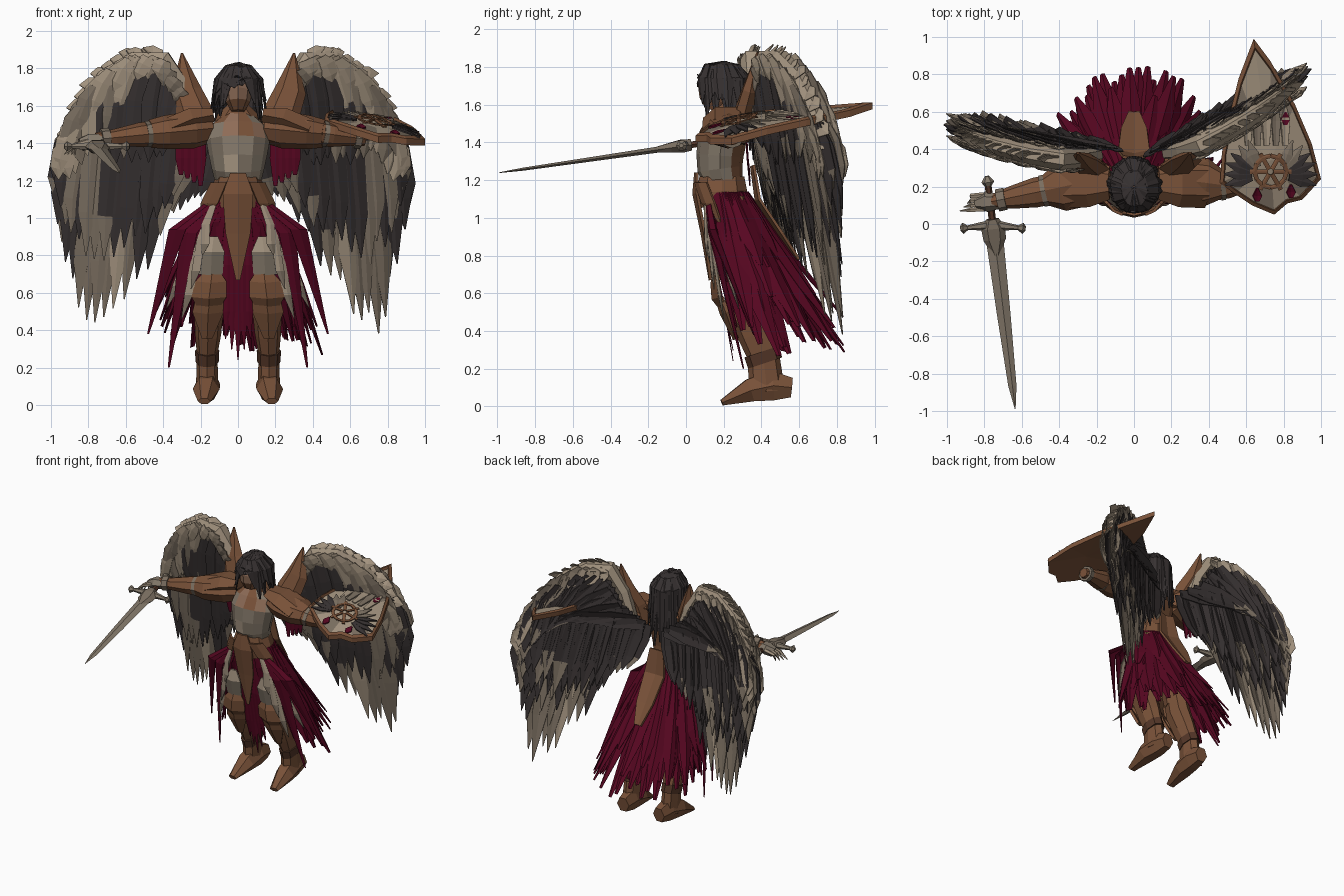
import bpy, bmesh, math, random
from mathutils import Vector as V

random.seed(4)
if "Cube" in bpy.data.objects:
    bpy.data.objects.remove(bpy.data.objects["Cube"])

PALETTE = {
    "brown_armour": (.19, .083, .04), "dark_leather": (.085, .036, .02),
    "pale_feather": (.37, .295, .215), "taupe_feather": (.20, .16, .12),
    "charcoal": (.038, .031, .031), "crimson_cloth": (.095, .002, .015),
    "worn_steel": (.23, .19, .145), "skin": (.27, .15, .095)}
BROWN, LEATHER, PALE, TAUPE, DARK, RED, STEEL, SKIN = range(len(PALETTE))
MATERIALS = []
for label, rgb in PALETTE.items():
    m = bpy.data.materials.new(label)
    m.use_nodes = True
    m.diffuse_color = (*rgb, 1)
    shader = m.node_tree.nodes["Principled BSDF"]
    shader.inputs["Base Color"].default_value = (*rgb, 1)
    shader.inputs["Roughness"].default_value = .8
    MATERIALS.append(m)
ACROSS = V((1, 0, 0))


def finish(name, bm, thickness=0):
    bmesh.ops.recalc_face_normals(bm, faces=bm.faces)
    mesh = bpy.data.meshes.new(name)
    bm.to_mesh(mesh)
    bm.free()
    for material in MATERIALS:
        mesh.materials.append(material)
    obj = bpy.data.objects.new(name, mesh)
    bpy.context.collection.objects.link(obj)
    if thickness:
        solid = obj.modifiers.new("thickness", "SOLIDIFY")
        solid.thickness, solid.offset = thickness, 0
    return obj


def along(points, t):
    """Point at fraction t of an evenly spaced polyline."""
    f = t * (len(points) - 1)
    i = min(int(f), len(points) - 2)
    return V(points[i]).lerp(V(points[i + 1]), f - i)


def ribbon(bm, points, widths, side, mat, tip=None, fold=.12):
    """Folded strip along a path: feather, cloth strip, lock or plate."""
    rows = []
    points = [V(p) for p in points]
    normal = (points[-1] - points[0]).cross(side).normalized()
    for p, w in zip(points, widths):
        half = side * max(w, .004) / 2
        rows.append([bm.verts.new(q) for q in (p - half, p + normal * w * fold, p + half)])
    for i, (a, b) in enumerate(zip(rows, rows[1:])):
        for j in range(2):
            face = bm.faces.new((a[j], a[j + 1], b[j + 1], b[j]))
            face.material_index = tip if tip is not None and i == len(rows) - 2 else mat


def tube(name, stations, mat, sides=8):
    """Closed loft; each station is x, y, z, sideways radius, other radius."""
    bm = bmesh.new()
    centres = [V(s[:3]) for s in stations]
    whole = centres[-1] - centres[0]
    ref = V((0, 1, 0)) if abs(whole.z) > whole.length * .7 else V((0, 0, 1))
    rings = []
    for i, s in enumerate(stations):
        d = (centres[min(i + 1, len(centres) - 1)] - centres[max(i - 1, 0)]).normalized()
        a = d.cross(ref).normalized()
        b = a.cross(d)
        turns = [math.tau * k / sides for k in range(sides)]
        rings.append([bm.verts.new(centres[i] + a * s[3] * math.cos(t) + b * s[4] * math.sin(t)) for t in turns])
    for r, q in zip(rings, rings[1:]):
        for k in range(sides):
            bm.faces.new((r[k], r[k - 1], q[k - 1], q[k]))
    bm.faces.new(rings[0])
    bm.faces.new(rings[-1])
    for f in bm.faces:
        f.material_index = mat
    return finish(name, bm)


def flip(stations, s):
    return [(p[0] * s, *p[1:]) for p in stations]


# Wings: layered feathers fanned from a raised arch
ARCH = [(.2, 1.46), (.29, 1.7), (.4, 1.86), (.55, 1.86), (.71, 1.77), (.83, 1.61), (.9, 1.42)]
ROOTS = [(.24, 1.48), (.48, 1.6), (.74, 1.63), (.87, 1.5)]
LONG = [(.3, 1.12), (.48, .74), (.67, .5), (.82, .35), (.93, .72), (.99, 1.05)]
MIDDLE = [(.3, 1.2), (.44, .95), (.61, .82), (.77, .76), (.9, .88), (.97, 1.15)]
INNER = [(.3, 1.6), (.4, 1.77), (.55, 1.77), (.7, 1.66)]
INNER_TIPS = [(.34, 1.36), (.45, 1.28), (.6, 1.28), (.73, 1.3)]
OUTER_TIPS = [(.66, 1.52), (.77, 1.36), (.9, 1.2)]
BAND = [(.28, 1.44), (.35, 1.64), (.44, 1.76), (.64, 1.7), (.82, 1.52), (.92, 1.34), (.96, 1.2)]
BACK_ROOTS = [(.09, 1.46), (.28, 1.6), (.4, 1.8), (.6, 1.8), (.82, 1.6)]
BACK_TIPS = [(.2, 1.12), (.36, .98), (.57, .9), (.76, .92), (.92, 1.1)]
LAYERS = [  # roots, tips, count, width, depth, colours from body to edge
    (ROOTS, LONG, 16, .12, 0, (TAUPE, DARK, DARK, TAUPE, PALE, TAUPE, TAUPE, TAUPE, DARK, TAUPE, DARK)),
    (ROOTS, MIDDLE, 16, .11, -.025, (TAUPE, DARK, DARK, DARK, DARK, DARK, TAUPE, DARK, TAUPE, DARK)),
    (ROOTS, MIDDLE, 16, .12, .03, (DARK, DARK, DARK, DARK, DARK, TAUPE)),
    (BACK_ROOTS, BACK_TIPS, 18, .12, .05, (DARK,)),
    (BACK_ROOTS, OUTER_TIPS, 14, .11, .065, (DARK,)),
    (ARCH[2:], BAND[2:], 13, .1, .06, (PALE, TAUPE, PALE)),
    (INNER, INNER_TIPS, 11, .12, -.05, (DARK,)),
    (ARCH[3:], OUTER_TIPS, 9, .11, -.055, (PALE, TAUPE, PALE, PALE, TAUPE, PALE)),
    (ARCH, BAND, 20, .1, -.065, (TAUPE, TAUPE, PALE, PALE, PALE, TAUPE, PALE))]


def wing_point(s, u, z, depth):
    lean, sweep, root, span = (.54, .13, .4, .92) if s > 0 else (.17, .13, .36, 1)
    u *= span
    return V((s * u, root + lean * (u - .25) + sweep * (1.55 - z) + depth, z))


for s, word in ((1, "left"), (-1, "right")):
    bm = bmesh.new()
    for roots, tips, count, width, depth, colours in LAYERS:
        for i in range(count):
            t = i / (count - 1)
            r, e = along(roots, t), along(tips, t)
            e = r.lerp(e, random.uniform(.9, 1.02))
            path = []
            for f in (0, .3, .72, 1):
                p = r.lerp(e, f)
                bow = .03 * math.sin(math.pi * f) * t
                path.append(wing_point(s, p.x + bow, p.y, depth + .008 * (i % 2)))
            side = (path[-1] - path[0]).cross(V((0, 1, 0))).normalized()
            side.y += s * (.4 if s > 0 else .1) * side.x + random.uniform(-.2, .2)
            colour = colours[min(int(t * len(colours)), len(colours) - 1)]
            tip = TAUPE if colour == DARK and random.random() < .2 else colour
            ribbon(bm, path, [width * k for k in (.6, 1, .8, 0)], side, colour, tip)
    # Short ruffled feathers break up the top outline
    for i in range(13):
        r = along(ARCH[2:], i / 12)
        e = r + V((random.uniform(.06, .11), .05 - .008 * i))
        path = [wing_point(s, *r.lerp(e, f), -.01) for f in (0, .5, 1)]
        ribbon(bm, path, (.09, .09, 0), V((0, .6, .8)), PALE)
    finish(word + "_wing_feathers", bm, .005)
    radii = (.04, .05, .06, .055, .05, .04, .02)
    spine = [(*wing_point(s, u, z - .02, 0), r, r) for (u, z), r in zip(ARCH, radii)]
    tube(word + "_wing_arch", spine, PALE, 6)

    # Tall shoulder horn in front of the wing root
    tube(word + "_shoulder_horn", flip([(.17, .27, 1.42, .05, .06), (.23, .3, 1.55, .1, .05),
         (.28, .34, 1.68, .085, .045), (.3, .38, 1.88, .006, .006)], s), BROWN, 6)

    # Legs: thigh, flared greave, knee guard and boot
    tube(word + "_thigh", flip([(.08, .23, 1.1, .08, .1), (.11, .25, .9, .085, .1),
         (.145, .28, .62, .07, .08)], s), BROWN)
    tube(word + "_greave", flip([(.145, .28, .7, .07, .09), (.155, .31, .53, .08, .1), (.16, .37, .38, .07, .095),
         (.165, .41, .27, .055, .085), (.165, .43, .08, .06, .095)], s), BROWN)
    tube(word + "_boot_cuff", flip([(.165, .4, .29, .065, .095), (.165, .42, .23, .062, .095)], s), LEATHER)
    tube(word + "_boot", flip([(.155, .56, .1, .05, .06), (.16, .46, .11, .065, .09),
         (.17, .34, .085, .072, .07), (.18, .19, .02, .035, .018)], s), BROWN, 6)
    bm = bmesh.new()
    ribbon(bm, flip([(.135, .17, .74), (.145, .17, .66), (.155, .18, .58), (.16, .25, .44)], s),
           (.03, .16, .18, .01), ACROSS, BROWN, fold=.2)
    ribbon(bm, flip([(.15, .19, .58), (.16, .22, .5), (.165, .27, .36)], s), (.14, .16, .05), ACROSS, BROWN, fold=.2)
    ribbon(bm, flip([(.13, .14, .9), (.14, .14, .82), (.145, .17, .7)], s), (.04, .13, .12), ACROSS, PALE, STEEL, fold=.15)
    finish(word + "_knee_guard", bm, .02)

# Torso, belt and collar
chest = tube("breastplate", [(0, .21, 1.06, .13, .11), (0, .2, 1.18, .12, .1), (0, .18, 1.26, .14, .12),
             (0, .18, 1.33, .155, .125), (0, .19, 1.41, .17, .13), (0, .22, 1.49, .15, .11), (0, .23, 1.56, .07, .07)], STEEL, 12)
for f in chest.data.polygons:
    if f.center.y > .24 or f.center.z < 1.2:
        f.material_index = BROWN
    elif f.center.z > 1.46:
        f.material_index = (SKIN, STEEL, BROWN)[f.index * 5 % 7 % 3]
    else:
        f.material_index = (STEEL, TAUPE, STEEL, STEEL, PALE, STEEL, TAUPE)[f.index * 3 % 7]
tube("belt", [(0, .2, 1.07, .15, .13), (0, .19, 1.14, .15, .14), (0, .19, 1.22, .12, .125)], BROWN, 10)
tube("collar", [(0, .24, 1.48, .14, .09), (0, .23, 1.55, .11, .09), (0, .2, 1.61, .05, .05)], BROWN, 8)

# Skirt: tattered strips wrapping the sides and back
bm = bmesh.new()
for reach, count in ((1, 34), (.82, 30), (.55, 26)):
    for i in range(count):
        a = math.radians(-16 + 212 * i / (count - 1))
        c, n = math.cos(a), math.sin(a)
        stretch = random.uniform(.84, 1.06)
        top = V((.14 * c, .21 + .11 * n, 1.13))
        hem = V((.43 * c * stretch, .42 + .41 * n * stretch, random.uniform(.26, .48)))
        path = []
        for f in (0, .35, .7, 1):
            p = top.lerp(hem, f * reach)
            p.y += random.uniform(-.015, .01) * f - .03 * math.sin(math.pi * f * reach) * max(n, 0)
            path.append(p)
        ribbon(bm, path, (.07, .11, .1, .025), V((-n, c, random.uniform(-.25, .25))), RED, fold=.2)
# Front cloth between the legs, side falls, and cloth under the shoulders
for i in range(5):
    x = (i - 2) * .028
    path = [(x, .13, 1.1), (x, .16, .75), (x, .21, .5), (x * 1.2, .25, .24 + 2 * abs(x))]
    ribbon(bm, path, (.06, .06, .05, 0), ACROSS, RED)
for s in (-1, 1):
    for x, z in ((.1, .76), (.15, .8), (.22, .62), (.3, .42), (.37, .2), (.48, .38)):
        path = [(s * .09, .11, 1.12), (s * (.06 + x * .55), .14, .9 + z * .1), (s * x, .12 + x * .5, z)]
        ribbon(bm, path, (.06, .1, .01), V((.9, .4 * s, 0)), RED)
    for i in range(4):
        x = s * (.2 + .035 * i)
        ribbon(bm, [(x, .32, 1.48), (x, .33, 1.32), (x, .34, 1.17 + .02 * i)], (.05, .06, .02), ACROSS, RED)
finish("tattered_skirt", bm, .004)

# Pale side strips and brown tabards
bm = bmesh.new()
for s in (-1, 1):
    for x, y, z in ((.25, .15, .62), (.3, .2, .46), (.38, .28, .52), (.19, .11, .8)):
        start, end = V((s * .12, .1, 1.1)), V((s * x, y, z))
        path = [start, start.lerp(end, .45) + V((s * .02, 0, 0)), start.lerp(end, .8), end]
        ribbon(bm, path, (.03, .05, .05, 0), V((.9, .3 * s, 0)), PALE, TAUPE)
finish("pale_skirt_strips", bm, .004)
bm = bmesh.new()
ribbon(bm, [(0, .06, 1.24), (0, .06, 1.13), (0, .1, .92), (0, .13, .67)], (.08, .16, .13, .02), ACROSS, BROWN)
ribbon(bm, [(0, .36, 1.28), (0, .39, 1.1), (0, .51, .92), (0, .6, .78)], (.12, .17, .14, .06), ACROSS, BROWN)
for s in (-1, 1):
    ribbon(bm, flip([(.1, .08, 1.19), (.15, .12, 1.08), (.19, .18, .98)], s), (.1, .11, .02), V((.8, s * .6, 0)), BROWN)
finish("tabard_plates", bm, .015)

# Head and hair
head = tube("head", [(0, .15, 1.57, .035, .045), (0, .16, 1.62, .065, .09), (0, .17, 1.67, .075, .11),
            (0, .19, 1.73, .08, .11), (0, .2, 1.79, .04, .05)], SKIN, 8)
for f in head.data.polygons:
    if f.center.z < 1.64:
        f.material_index = BROWN
bm = bmesh.new()
for row in range(3):
    for i in range(18):
        a = math.tau * (i + row * .33) / 18
        c, n = math.cos(a), math.sin(a)
        low = 1.73 if n < -.82 else 1.56 - .22 * max(n, 0) + row * .04
        low += random.uniform(-.04, .03)
        out = random.uniform(.85, 1.1)
        path = [(0, .2, 1.825), (.06 * c * out, .19 + .09 * n * out, random.uniform(1.79, 1.81)),
                (.11 * c * out, .2 + .13 * n * out, 1.735), (.14 * c * out, .21 + .15 * n, low)]
        ribbon(bm, path, (.03, .05, .08, .01), V((-n, c, random.uniform(-.3, .3))), DARK, fold=.2)
finish("hair", bm, .006)

# Arms: pauldron, sleeve, elbow flare, forearm
for s, word, elbow, wrist in ((-1, "right", V((-.47, .18, 1.45)), V((-.76, .12, 1.42))),
                              (1, "left", V((.46, .21, 1.45)), V((.68, .25, 1.42)))):
    shoulder = V((s * .15, .25, 1.48))
    tube(word + "_upper_arm", [(*shoulder.lerp(elbow, f), a, b) for f, a, b in
         ((0, .1, .08), (.3, .13, .1), (.75, .13, .09), (1, .085, .075))], BROWN)
    tube(word + "_elbow_band", [(*elbow.lerp(wrist, f), .085, .07) for f in (-.03, .08)], TAUPE)
    tube(word + "_forearm", [(*elbow.lerp(wrist, f), a, b) for f, a, b in
         ((-.1, .08, .07), (.2, .08, .065), (.65, .06, .045), (1, .035, .035))], BROWN)
    tube(word + "_wrist_guard", [(*elbow.lerp(wrist, f), .06, .055) for f in (.75, .9)], TAUPE)
    tube(word + "_pauldron", flip([(.13, .22, 1.55, .09, .04), (.24, .22, 1.53, .13, .07), (.38, .22, 1.47, .135, .07)], s), BROWN, 6)
tube("right_hand", [(-.72, .12, 1.42, .04, .035), (-.79, .12, 1.41, .055, .045), (-.84, .11, 1.39, .03, .04)], STEEL, 6)
for i in range(4):
    tube("right_finger", [(-.8, .08 + .025 * i, 1.41, .015, .015), (-.87, .075 + .025 * i, 1.39, .013, .013),
         (-.93 + .02 * i, .07 + .02 * i, 1.34, .003, .003)], PALE, 5)

# Sword
POMMEL, POINT = V((-.785, .25, 1.42)), V((-.635, -.99, 1.24))
for part, mat, sides, profile in (
        ("pommel", STEEL, 6, ((-.005, .012, .012), (.02, .035, .03), (.045, .012, .012))),
        ("grip", LEATHER, 6, ((.03, .018, .018), (.2, .02, .02))),
        ("collar", TAUPE, 6, ((.18, .035, .035), (.22, .065, .04), (.27, .06, .03), (.34, .015, .015))),
        ("blade", STEEL, 4, ((.21, .05, .018), (.32, .045, .016), (.6, .036, .012), (.9, .022, .008), (1, .002, .002)))):
    tube("sword_" + part, [(*POMMEL.lerp(POINT, f), a, b) for f, a, b in profile], mat, sides)
guard = POMMEL.lerp(POINT, .205)
tube("sword_guard", [(guard.x + x, guard.y - .02 * abs(x) / .17, guard.z, r, r) for x, r in
     ((-.175, .012), (-.16, .03), (-.135, .013), (0, .03), (.135, .013), (.16, .03), (.175, .012))], STEEL, 6)

# Shield: tilted domed kite with rim, pale field and relief
OUTLINE = [(.75, .05), (.82, .11), (.9, .13), (1, .24), (.95, .43), (.86, .64), (.73, .87), (.64, .99),
           (.56, .78), (.51, .58), (.47, .38), (.46, .22), (.54, .16), (.63, .1)]
HUB = V((.73, .34))


def on_shield(p, lift=0):
    dome = .06 * max(0, 1 - (p - HUB).length / .5)
    return V((p.x, p.y, 1.4 + .19 * (p.y - .05) - .2 * (p.x - .73) + dome + lift))


bm = bmesh.new()
loops = []
for scale, lift in ((0, -.02), (1, -.02), (1, .015), (.93, .025), (.91, .01), (.45, .01), (0, .01)):
    loops.append([bm.verts.new(on_shield(HUB.lerp(V(p), scale), lift)) for p in OUTLINE])
for band, (a, b) in enumerate(zip(loops, loops[1:])):
    for k in range(len(OUTLINE)):
        f = bm.faces.new((a[k - 1], a[k], b[k], b[k - 1]))
        f.material_index = PALE if band > 3 else BROWN
        if band == 4 and k % 3 == 0:
            f.material_index = TAUPE
bmesh.ops.remove_doubles(bm, verts=bm.verts, dist=.0005)
finish("shield", bm)
bm = bmesh.new()
wheel = V((.73, .28))
for i in range(12):
    a, b = (V((math.cos(t), math.sin(t))) for t in (math.tau * i / 12, math.tau * (i + 1) / 12))
    for p, q in ((a * .085, b * .085), (a * .015, a * .11)):
        if p.length > .05 or i % 2 == 0:
            d = (q - p).normalized()
            ribbon(bm, [on_shield(wheel + p, .03), on_shield(wheel + q, .03)], (.022, .022), V((-d.y, d.x, 0)), BROWN)
for s in (-1, 1):
    for i in range(6):
        t = math.radians(-15 + 17 * i)
        d = V((s * math.cos(t), math.sin(t)))
        path = [on_shield(wheel + d * k + V((s * .05, -.02)), .022) for k in (.05, .12, .2)]
        ribbon(bm, path, (.03, .06, .005), V((-d.y, d.x, 0)), DARK if i < 4 else TAUPE)
for x, y in ((.81, .56), (.59, .58), (.84, .17), (.66, .15)):
    ribbon(bm, [on_shield(V((x, y + k)), .02) for k in (-.03, 0, .04)], (.02, .05, .01), V((1, 0, -.2)), RED)
for i in range(5):
    x = .71 + (i - 2) * .05
    ribbon(bm, [on_shield(V((x, y)), .02) for y in (.42, .55, .72 - .04 * abs(i - 2))], (.03, .05, .005), V((1, 0, -.2)), TAUPE if i % 2 else PALE)
finish("shield_relief", bm, .008)
